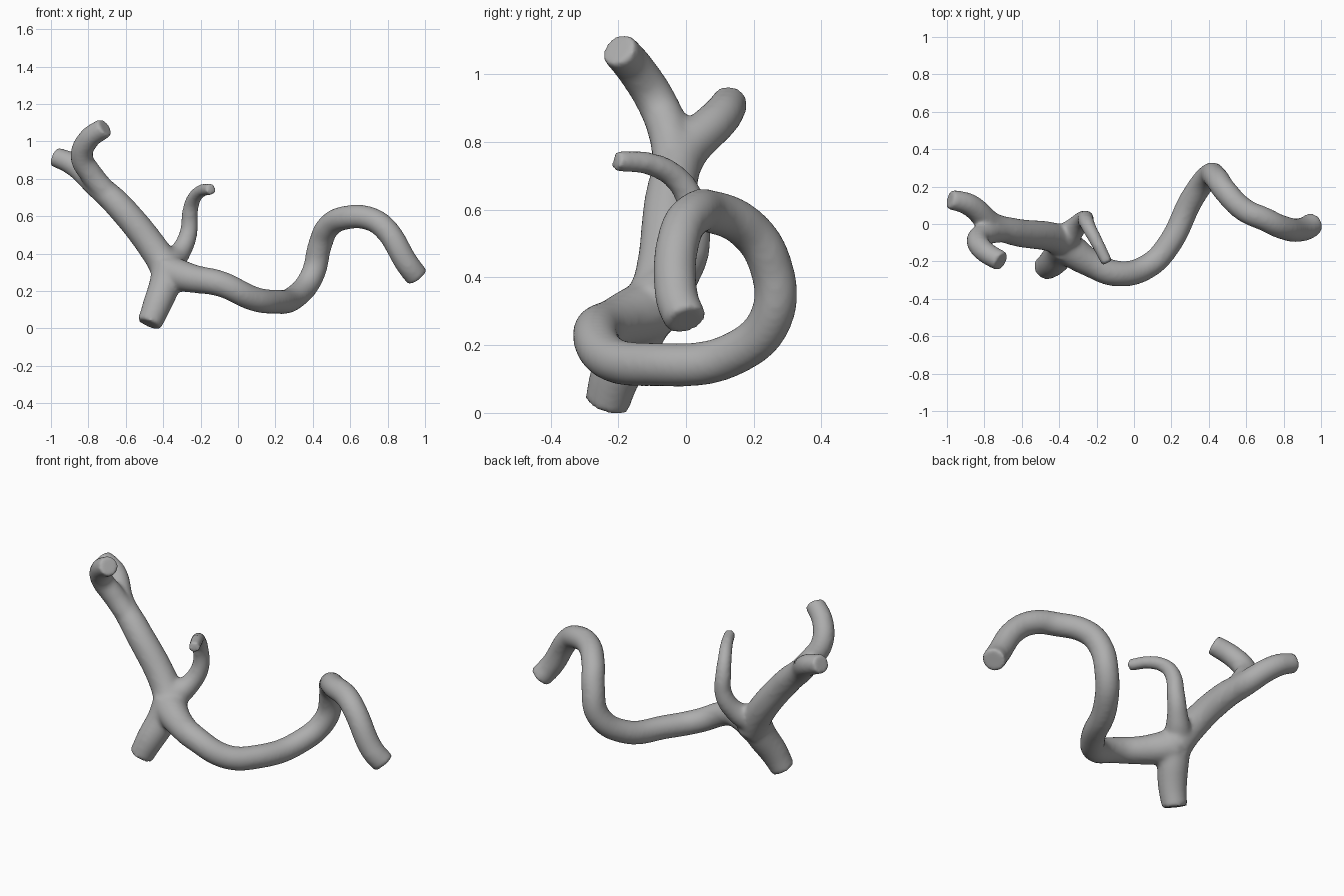
import bpy
import bmesh

cube = bpy.data.objects.get("Cube")
if cube:
    bpy.data.objects.remove(cube, do_unlink=True)

# Single bark colour
GREY = (0.42, 0.42, 0.42, 1.0)
bark = bpy.data.materials.new("grey_bark")
bark.use_nodes = True
bark.diffuse_color = GREY
bsdf = bark.node_tree.nodes["Principled BSDF"]
bsdf.inputs["Base Color"].default_value = GREY
bsdf.inputs["Roughness"].default_value = 0.8

bm = bmesh.new()


def add_limb(root, body, tip, path):
    """Sweep a capped round tube: flared at the root, tapering from body to tip."""
    curve = bpy.data.curves.new("limb_path", 'CURVE')
    curve.dimensions = '3D'
    curve.bevel_depth = 1.0
    curve.bevel_resolution = 6
    curve.use_fill_caps = True
    spline = curve.splines.new('BEZIER')
    spline.radius_interpolation = 'CARDINAL'
    spline.bezier_points.add(len(path) - 1)
    for i, (point, co) in enumerate(zip(spline.bezier_points, path)):
        t = i / (len(path) - 1)
        point.co = co
        point.radius = body + (tip - body) * t + (root - body) * 0.4 ** i
        point.handle_left_type = point.handle_right_type = 'AUTO'
    obj = bpy.data.objects.new("limb_path", curve)
    bpy.context.collection.objects.link(obj)
    graph = bpy.context.evaluated_depsgraph_get()
    tube = bpy.data.meshes.new_from_object(obj.evaluated_get(graph))
    bm.from_mesh(tube)
    bpy.data.meshes.remove(tube)
    bpy.data.objects.remove(obj, do_unlink=True)
    bpy.data.curves.remove(curve)


# Long winding branch
add_limb(0.095, 0.065, 0.064, [
    (-0.38, -0.11, 0.30), (-0.24, -0.205, 0.266), (-0.09, -0.265, 0.237),
    (0.08, -0.222, 0.160), (0.19, -0.105, 0.143), (0.31, 0.135, 0.172),
    (0.40, 0.255, 0.29), (0.44, 0.245, 0.45), (0.485, 0.18, 0.545),
    (0.59, 0.075, 0.594), (0.70, 0.025, 0.588), (0.785, -0.015, 0.535),
    (0.905, -0.028, 0.345), (0.96, 0.0, 0.272)])

# Short stump it stands on
add_limb(0.09, 0.098, 0.068, [
    (-0.37, -0.11, 0.33), (-0.39, -0.145, 0.24), (-0.435, -0.205, 0.12),
    (-0.475, -0.235, 0.022)])

# Trunk running on into the back fork
add_limb(0.09, 0.086, 0.054, [
    (-0.36, -0.11, 0.28), (-0.425, -0.075, 0.39), (-0.65, -0.04, 0.67),
    (-0.755, -0.005, 0.765), (-0.885, 0.105, 0.878), (-0.985, 0.132, 0.920)])

# Front fork
add_limb(0.062, 0.066, 0.056, [
    (-0.70, -0.035, 0.72), (-0.785, -0.05, 0.825), (-0.835, -0.085, 0.915),
    (-0.80, -0.145, 1.01), (-0.71, -0.20, 1.075)])

# Thin twig
add_limb(0.08, 0.050, 0.032, [
    (-0.38, -0.09, 0.34), (-0.315, -0.02, 0.40), (-0.267, 0.024, 0.50),
    (-0.255, 0.012, 0.63), (-0.238, -0.025, 0.69), (-0.20, -0.095, 0.732),
    (-0.143, -0.208, 0.745)])

# Gather all limbs into one body
bmesh.ops.remove_doubles(bm, verts=bm.verts, dist=0.0005)
bmesh.ops.recalc_face_normals(bm, faces=bm.faces)
mesh = bpy.data.meshes.new("branch")
bm.to_mesh(mesh)
bm.free()
mesh.materials.append(bark)
branch = bpy.data.objects.new("branch", mesh)
bpy.context.collection.objects.link(branch)

# Fuse the limbs and soften the joints
remesh = branch.modifiers.new("fuse", 'REMESH')
remesh.mode = 'VOXEL'
remesh.voxel_size = 0.011
remesh.use_smooth_shade = True
soften = branch.modifiers.new("soften", 'SMOOTH')
soften.factor = 0.5
soften.iterations = 12
